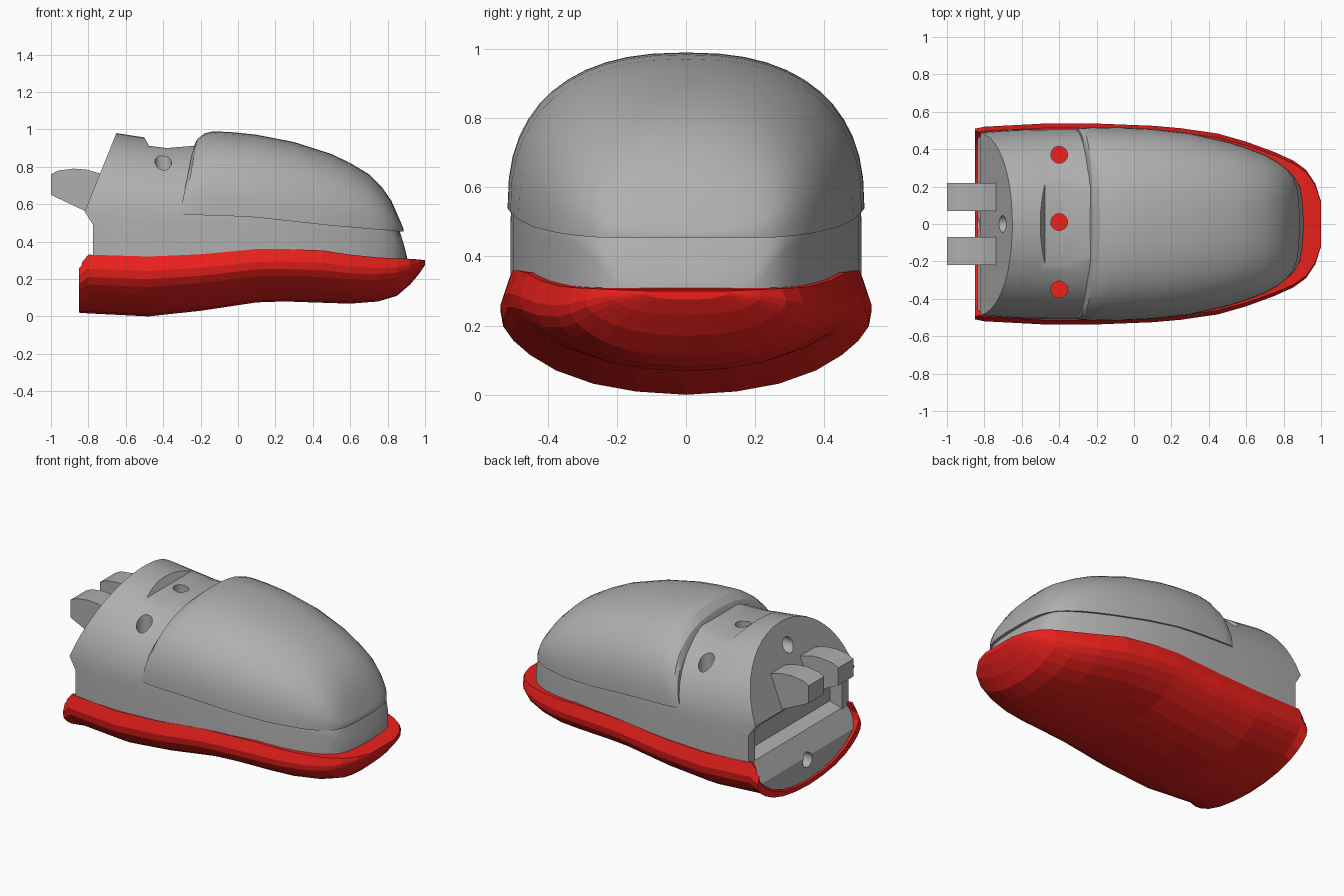
import bpy, bmesh, math
from mathutils import Matrix

if "Cube" in bpy.data.objects:
    bpy.data.objects.remove(bpy.data.objects["Cube"])


def make_object(name, bm):
    bmesh.ops.recalc_face_normals(bm, faces=bm.faces)
    mesh = bpy.data.meshes.new(name)
    bm.to_mesh(mesh)
    bm.free()
    ob = bpy.data.objects.new(name, mesh)
    bpy.context.collection.objects.link(ob)
    return ob


def loft(name, rings):
    bm = bmesh.new()
    loops = [[bm.verts.new(p) for p in ring] for ring in rings]
    n = len(loops[0])
    for a, b in zip(loops, loops[1:]):
        for i in range(n):
            j = (i + 1) % n
            bm.faces.new((a[i], a[j], b[j], b[i]))
    bm.faces.new(loops[0])
    bm.faces.new(loops[-1])
    return make_object(name, bm)


def prism(name, profile, y0, y1):
    return loft(name, [[(x, y, z) for x, z in profile] for y in (y0, y1)])


def rod(name, start, length, radius, axis):
    bm = bmesh.new()
    bmesh.ops.create_cone(bm, cap_ends=True, segments=20, radius1=radius,
                          radius2=radius, depth=length)
    m = Matrix.Translation((0, 0, length / 2))
    if axis == 'X':
        m = Matrix.Rotation(math.pi / 2, 4, 'Y') @ m
    bm.transform(Matrix.Translation(start) @ m)
    return make_object(name, bm)


def cut(ob, cutter):
    mod = ob.modifiers.new("cut", 'BOOLEAN')
    mod.operation, mod.solver, mod.object = 'DIFFERENCE', 'EXACT', cutter
    bpy.context.view_layer.objects.active = ob
    bpy.ops.object.modifier_apply(modifier=mod.name)
    bpy.data.objects.remove(cutter)


def smooth(ob, angle):
    bpy.ops.object.select_all(action='DESELECT')
    ob.select_set(True)
    bpy.context.view_layer.objects.active = ob
    bpy.ops.object.shade_smooth_by_angle(angle=math.radians(angle))


def paint(ob, mat):
    ob.data.materials.clear()
    ob.data.materials.append(mat)


def material(name, r, g, b):
    mat = bpy.data.materials.new(name)
    mat.diffuse_color = (r, g, b, 1)
    mat.use_nodes = True
    mat.node_tree.nodes["Principled BSDF"].inputs["Base Color"].default_value = mat.diffuse_color
    return mat


def dome_ring(x, w, base, shoulder, top, power, lean=0.0):
    """Straight walls up to the shoulder, superellipse arch above."""
    ring = [(x, -w, base)]
    steps = 24
    for i in range(steps + 1):
        a = math.pi * i / steps
        c, s = math.cos(a), max(math.sin(a), 0)
        y = -math.copysign(abs(c) ** (2 / power), c) * w
        up = s ** (2 / power)
        ring.append((x + lean * up, y, shoulder + (top - shoulder) * up))
    return ring + [(x, w, base)]


def sole_ring(x, w, bottom, top, inset=0.0):
    half = [(0.955, 1), (1, 0.76), (0.985, 0.62), (0.93, 0.49), (0.84, 0.36),
            (0.7, 0.22), (0.5, 0.1), (0.27, 0.03)]
    w, low = w - inset, bottom + inset
    right = [(x, w * u, low + (top - low) * v) for u, v in half]
    return right + [(x, 0, low)] + [(px, -py, pz) for px, py, pz in reversed(right)]


red = material("red", 0.84, 0.015, 0.012)
grey = material("mid_grey", 0.43, 0.43, 0.43)

# Sole: x, half width, bottom, top
sole_rows = [
    (-0.85, 0.51, 0.02, 0.27), (-0.80, 0.52, 0.016, 0.33), (-0.48, 0.537, 0.0, 0.32),
    (-0.20, 0.537, 0.03, 0.332), (0.10, 0.525, 0.075, 0.36), (0.25, 0.512, 0.08, 0.36),
    (0.45, 0.483, 0.073, 0.353), (0.60, 0.44, 0.068, 0.33), (0.75, 0.385, 0.08, 0.315),
    (0.85, 0.34, 0.11, 0.31), (0.92, 0.29, 0.17, 0.308), (0.97, 0.215, 0.23, 0.304),
    (1.0, 0.12, 0.275, 0.30)]
sole = loft("sole", [sole_ring(*r) for r in sole_rows])
cut(sole, loft("sole_pocket", [sole_ring(x, 0.525, 0.015, 0.345, 0.03)
                               for x in (-0.95, -0.68)]))

# Sloping heel plate held in the open rear of the sole
plate = loft("heel_plate", [sole_ring(x, 0.52, 0.02, 0.36, 0.028) for x in (-0.838, -0.66)])
cut(plate, prism("slope", [(-1, 0.17), (-0.84, 0.19), (-0.77, 0.31), (-0.69, 0.335),
                           (-0.6, 0.335), (-0.6, 0.6), (-1, 0.6)], -0.7, 0.7))
cut(plate, rod("notch", (-0.9, 0, 0.17), 0.14, 0.045, 'X'))

# Body: x, half width, shoulder, top
body_rows = [
    (-0.90, 0.485, 0.50, 0.99), (-0.65, 0.503, 0.50, 0.98), (-0.50, 0.507, 0.50, 0.957),
    (-0.38, 0.508, 0.50, 0.94), (-0.25, 0.508, 0.50, 0.935), (-0.10, 0.507, 0.50, 0.95),
    (0.10, 0.50, 0.50, 0.94), (0.30, 0.475, 0.48, 0.89), (0.50, 0.43, 0.46, 0.82),
    (0.65, 0.378, 0.45, 0.74), (0.75, 0.333, 0.44, 0.66), (0.82, 0.29, 0.42, 0.56),
    (0.86, 0.25, 0.38, 0.47), (0.885, 0.20, 0.31, 0.39), (0.898, 0.14, 0.29, 0.34),
    (0.905, 0.06, 0.285, 0.31)]
body = loft("body", [dome_ring(x, w, 0.27, s, t, 2.05) for x, w, s, t in body_rows])
cut(body, prism("rear_cut", [(-1.1, 0.1), (-0.775, 0.1), (-0.775, 0.49), (-0.82, 0.56),
                             (-0.60, 1.104), (-1.1, 1.104)], -0.8, 0.8))
cut(body, prism("groove", [(-0.50, 1.1), (-0.50, 0.955), (-0.475, 0.912), (-0.38, 0.90),
                           (-0.2, 0.915), (-0.2, 1.1)], -0.6, 0.6))
cut(body, prism("rear_recess", [(-0.9, 0.2), (-0.69, 0.2), (-0.69, 0.47), (-0.9, 0.60)],
                -0.43, 0.43))
for y in (-0.35, 0.01, 0.37):
    cut(body, rod("hole", (-0.4, y, 0.2), 1, 0.045, 'Z'))
cut(body, rod("rear_hole", (-0.95, 0, 0.85), 0.4, 0.045, 'X'))

# Toe cap: x, half width, lower edge, top, lean of the rear edge
cap_rows = [
    (-0.31, 0.505, 0.55, 0.90, 0.07), (-0.29, 0.513, 0.55, 0.945, 0.07),
    (-0.25, 0.515, 0.548, 0.978, 0.07), (-0.19, 0.516, 0.546, 0.99, 0.06),
    (-0.05, 0.515, 0.542, 0.984, 0.03), (0.10, 0.508, 0.534, 0.971, 0),
    (0.30, 0.485, 0.512, 0.932, 0), (0.50, 0.44, 0.49, 0.868, 0),
    (0.60, 0.408, 0.482, 0.82, 0), (0.70, 0.37, 0.473, 0.76, 0),
    (0.77, 0.33, 0.467, 0.69, 0), (0.82, 0.29, 0.463, 0.618, 0),
    (0.85, 0.25, 0.46, 0.55, 0), (0.87, 0.20, 0.459, 0.505, 0),
    (0.88, 0.14, 0.459, 0.48, 0), (0.885, 0.06, 0.459, 0.466, 0)]
cap = loft("toe_cap", [dome_ring(x, w, z - 0.005, z, t, 2.4, k)
                       for x, w, z, t, k in cap_rows])

# Hinge lugs at the rear
lug_profile = [(-1.0, 0.65), (-1.0, 0.76), (-0.96, 0.78), (-0.88, 0.79), (-0.81, 0.785),
               (-0.74, 0.765), (-0.70, 0.75), (-0.70, 0.52), (-0.80, 0.555)]
lugs = [prism("hinge_lug_" + side, lug_profile, y, y + 0.15)
        for side, y in (("left", 0.07), ("right", -0.22))]

paint(sole, red)
for part in (plate, body, cap, *lugs):
    paint(part, grey)
smooth(body, 25)
smooth(cap, 25)
